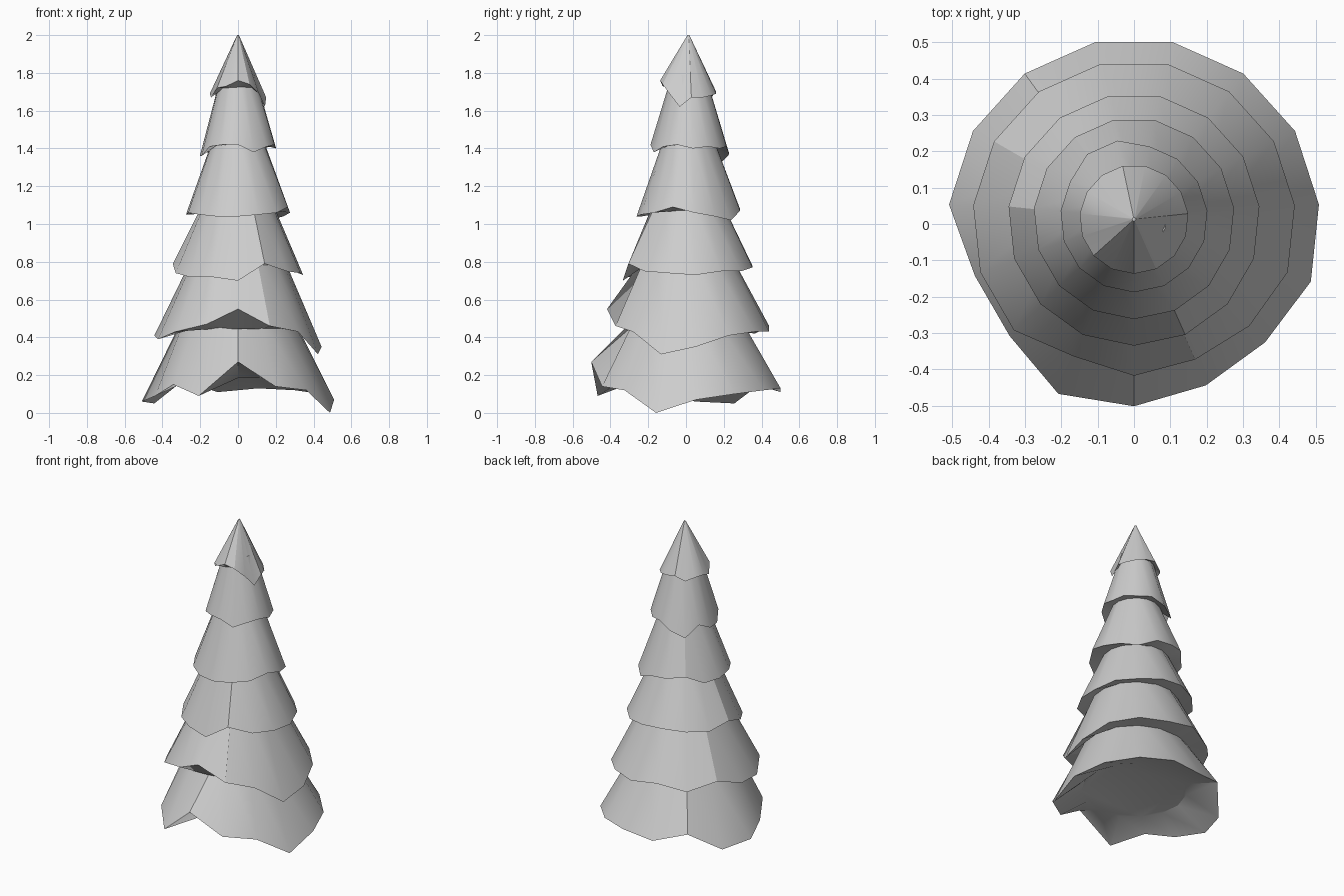
import bpy
import bmesh
from math import cos, sin, radians, tau

cube = bpy.data.objects.get("Cube")
if cube:
    bpy.data.objects.remove(cube, do_unlink=True)

grey = bpy.data.materials.new("light_grey")
grey.use_nodes = True
tint = (0.61, 0.61, 0.61, 1)
grey.diffuse_color = tint
grey.node_tree.nodes["Principled BSDF"].inputs["Base Color"].default_value = tint

SIDES = 15
FRONT = 11  # index of the ring point that faces the front


def make_tier(name, radius, base, lean, rim_cm, top, under, scale=None, fold=1):
    """Flared skirt of branches: uneven rim, narrow top ring, recessed underside.
    Scale adjusts single rim points; fold pulls in the top behind the front tip."""
    scale = scale or {}
    bm = bmesh.new()

    def ring(radius_of, height_of):
        verts = []
        for i in range(SIDES):
            a = radians(6) + tau * i / SIDES
            r = radius_of(i)
            verts.append(bm.verts.new((r * cos(a), lean + r * sin(a), height_of(i))))
        return verts

    upper = ring(lambda i: top[0] * (fold if i == FRONT else 1), lambda i: top[1])
    rim = ring(lambda i: radius * scale.get(i, 1), lambda i: base + rim_cm[i] / 100)
    inner = ring(lambda i: under[0], lambda i: under[1])
    for i in range(SIDES):
        j = (i + 1) % SIDES
        bm.faces.new((upper[i], rim[i], rim[j], upper[j])).smooth = True
        bm.faces.new((rim[i], inner[i], inner[j], rim[j]))
    bm.faces.new(upper)
    bm.faces.new(inner[::-1])
    bmesh.ops.recalc_face_normals(bm, faces=bm.faces[:])
    mesh = bpy.data.meshes.new(name)
    bm.to_mesh(mesh)
    bm.free()
    mesh.materials.append(grey)
    mesh.set_sharp_from_angle(angle=radians(30))
    obj = bpy.data.objects.new(name, mesh)
    bpy.context.collection.objects.link(obj)


# Branch tiers, from the ground up; rim heights run anticlockwise from the left side
make_tier("bottom_branches", 0.512, 0, 0,
          (7, 10, 12, 13, 11, 17, 5, 6, 9, 15, 9, 27, 14, 12, 0),
          (0.295, 0.5), (0.315, 0.185), {8: 0.9, 9: 0.9, 11: 0.98, 12: 0.95, 13: 0.95}, 0.8)
make_tier("second_branches", 0.445, 0.3, 0.005,
          (5, 11, 13, 13, 16, 12, 17, 11, 9, 13, 17, 25, 16, 13, 1),
          (0.235, 0.84), (0.32, 0.445), {10: 0.91, 11: 0.95, 12: 0.93, 13: 0.96}, 0.5)
make_tier("third_branches", 0.347, 0.7, 0.012,
          (3, 5, 5, 7, 8, 7, 6, 9, 4, 2, 2, 0, 9, 5, 4),
          (0.18, 1.12), (0.25, 0.78))
make_tier("fourth_branches", 0.277, 1, 0.015,
          (6, 4, 2, 7, 8, 10, 5, 5, 6, 5, 4, 4, 5, 6, 9),
          (0.13, 1.46), (0.195, 1.07))
make_tier("fifth_branches", 0.203, 1.3, 0.015,
          (10, 11, 10, 11, 7, 3, 10, 6, 6, 11, 12, 12, 8, 11, 12),
          (0.09, 1.79), (0.145, 1.42), {4: 1.08, 5: 1.08})
make_tier("tree_top", 0.15, 1.6, 0.013,
          (7, 7, 8, 9, 10, 7, 9, 9, 7, 12, 13, 16, 14, 9, 2),
          (0.005, 2), (0.1, 1.72))
